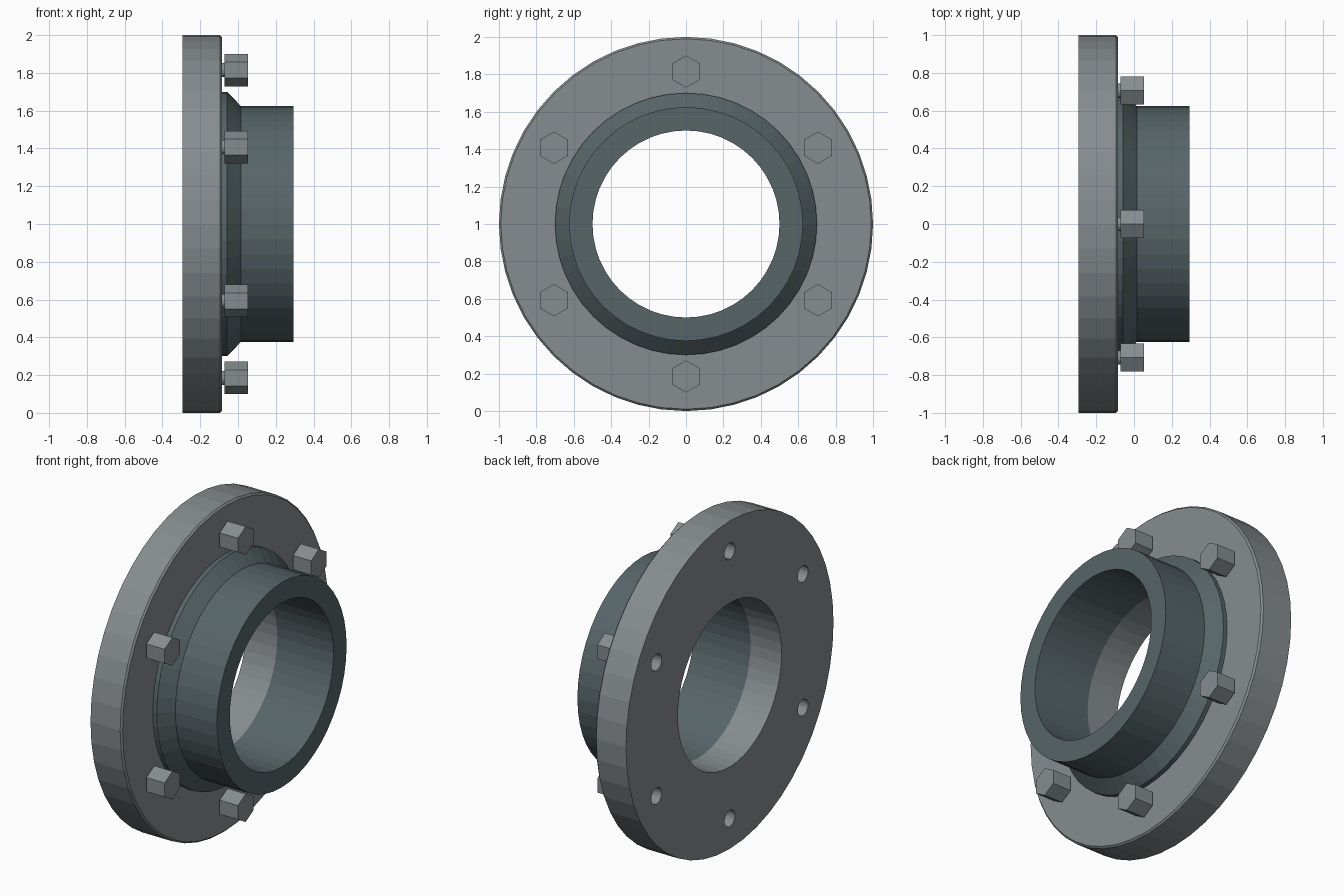
import bpy, math
from mathutils import Matrix, Vector

if "Cube" in bpy.data.objects:
    bpy.data.objects.remove(bpy.data.objects["Cube"])

SEG = 48
BOLT_CIRCLE = 0.815


def material(name, rgb):
    m = bpy.data.materials.new(name)
    m.diffuse_color = (*rgb, 1)
    m.use_nodes = True
    m.node_tree.nodes["Principled BSDF"].inputs["Base Color"].default_value = m.diffuse_color
    return m


steel = material("light grey steel", (0.24, 0.265, 0.275))
teal = material("dark teal steel", (0.095, 0.13, 0.14))


def add_mesh(name, verts, faces, mat):
    me = bpy.data.meshes.new(name)
    me.from_pydata(verts, [], faces)
    me.materials.append(mat)
    ob = bpy.data.objects.new(name, me)
    bpy.context.collection.objects.link(ob)
    return ob


def ring(x, r, n, cy=0.0, cz=1.0):
    """Circle of n points around an axis along x, first point straight up."""
    return [(x, cy - r * math.sin(a), cz + r * math.cos(a))
            for a in (2 * math.pi * i / n for i in range(n))]


def lathe(name, profile, mat, n=SEG):
    """Revolve a closed (x, radius) profile, anticlockwise, around the x axis."""
    verts = [v for x, r in profile for v in ring(x, r, n)]
    k = len(profile)
    faces = [(p * n + i, ((p + 1) % k) * n + i,
              ((p + 1) % k) * n + (i + 1) % n, p * n + (i + 1) % n)
             for p in range(k) for i in range(n)]
    return add_mesh(name, verts, faces, mat)


def stack(name, rings, mat):
    """Capped solid through rings of equal point count."""
    n = len(rings[0])
    faces = [tuple(reversed(range(n))),
             tuple(range((len(rings) - 1) * n, len(rings) * n))]
    faces += [(p * n + i, p * n + (i + 1) % n, (p + 1) * n + (i + 1) % n, (p + 1) * n + i)
              for p in range(len(rings) - 1) for i in range(n)]
    return add_mesh(name, [v for r in rings for v in r], faces, mat)


def fix_normals(ob):
    import bmesh
    bm = bmesh.new()
    bm.from_mesh(ob.data)
    bmesh.ops.recalc_face_normals(bm, faces=bm.faces)
    bm.to_mesh(ob.data)
    bm.free()


# Flange disc with a small chamfer on the bolt side
flange = lathe("flange", [(-0.295, 0.5), (-0.295, 1.0), (-0.095, 1.0),
                          (-0.085, 0.99), (-0.085, 0.5)], steel)

# Neck: short lip, taper, then straight pipe
neck = lathe("neck", [(-0.085, 0.5), (-0.085, 0.70), (-0.058, 0.70),
                      (0.015, 0.625), (0.295, 0.625), (0.295, 0.5)], teal)
fix_normals(flange)
fix_normals(neck)

# Bolts and the holes they sit in
for i in range(6):
    a = math.radians(60 * i)
    cy, cz = -BOLT_CIRCLE * math.sin(a), 1 + BOLT_CIRCLE * math.cos(a)

    head = stack("bolt_head_%d" % i, [ring(x, 0.086, 6, cy, cz) for x in (-0.072, 0.052)], steel)
    shank = stack("bolt_shank_%d" % i, [ring(x, 0.038, 16, cy, cz) for x in (-0.2, -0.07)], steel)
    cutter = stack("hole_cutter_%d" % i, [ring(x, 0.05, 20, cy, cz) for x in (-0.4, 0.0)], steel)
    for ob in (head, shank, cutter):
        fix_normals(ob)

    cutter.hide_render = True
    cutter.hide_set(True)
    cut = flange.modifiers.new("bolt_hole_%d" % i, 'BOOLEAN')
    cut.operation = 'DIFFERENCE'
    cut.solver = 'EXACT'
    cut.object = cutter
